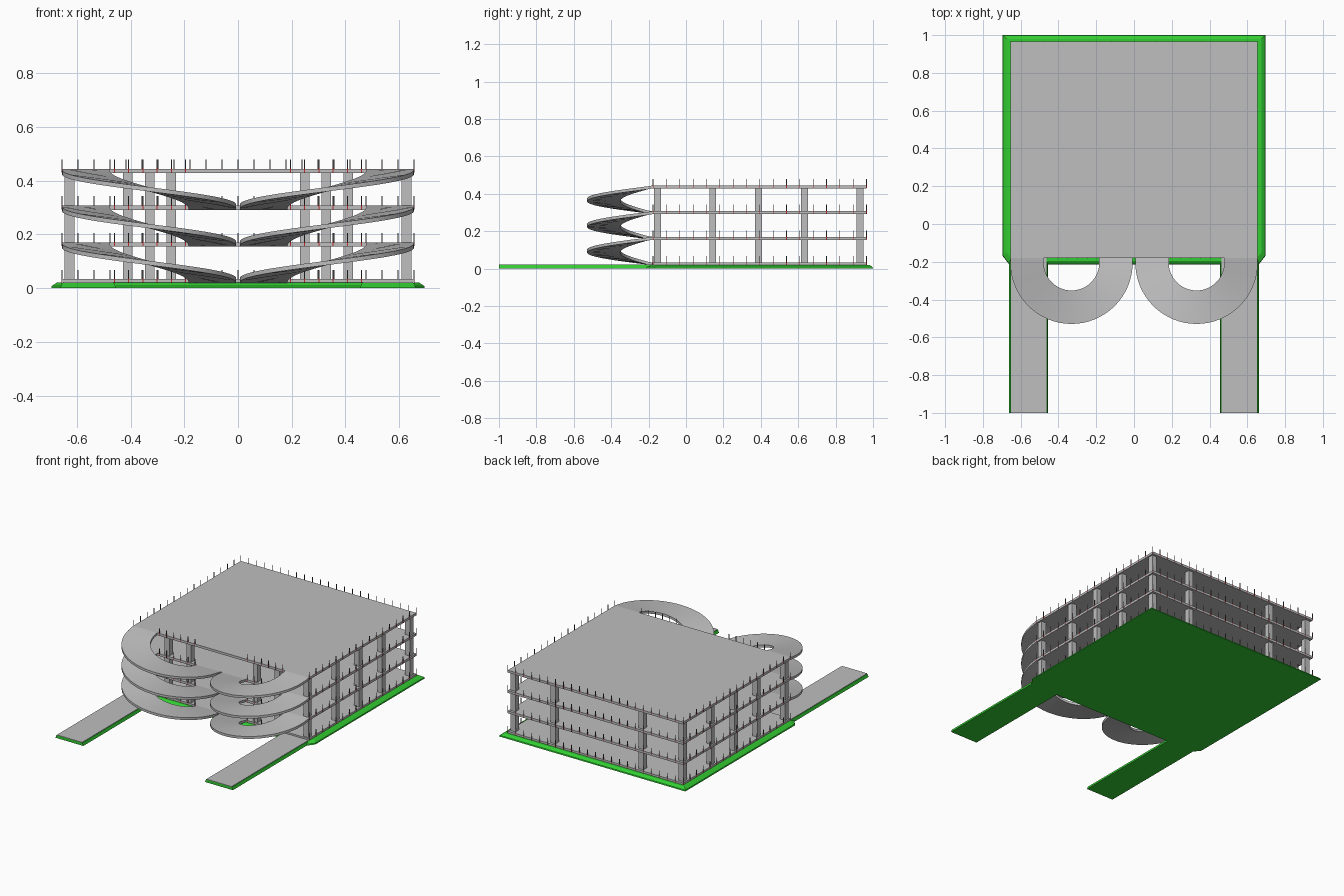
import bpy, bmesh, math

if "Cube" in bpy.data.objects:
    bpy.data.objects.remove(bpy.data.objects["Cube"])

def material(name, rgb):
    m = bpy.data.materials.new(name)
    m.diffuse_color = (*rgb, 1)
    m.use_nodes = True
    m.node_tree.nodes["Principled BSDF"].inputs["Base Color"].default_value = m.diffuse_color
    return m

CONCRETE = material("concrete_grey", (0.52, 0.52, 0.52))
GRASS = material("grass_green", (0.032, 0.61, 0.032))
RED = material("post_red", (0.5, 0.02, 0.02))
DARK = material("post_dark_grey", (0.12, 0.12, 0.12))

def finish(name, bm, mat):
    bmesh.ops.recalc_face_normals(bm, faces=bm.faces)
    me = bpy.data.meshes.new(name)
    bm.to_mesh(me)
    bm.free()
    me.materials.append(mat)
    ob = bpy.data.objects.new(name, me)
    bpy.context.collection.objects.link(ob)
    return ob

def add_box(bm, x0, x1, y0, y1, z0, z1):
    loft(bm, [[(x0, y0, z), (x1, y0, z), (x1, y1, z), (x0, y1, z)] for z in (z0, z1)])

def loft(bm, rings):
    """Closed solid through a list of matching rings."""
    vs = [[bm.verts.new(p) for p in r] for r in rings]
    n = len(vs[0])
    for a, b in zip(vs, vs[1:]):
        for i in range(n):
            j = (i + 1) % n
            bm.faces.new((a[i], a[j], b[j], b[i]))
    bm.faces.new(vs[0][::-1])
    bm.faces.new(vs[-1])

HALF, FRONT, BACK = 0.655, -0.18, 0.965
TOPS = [0.033 + 0.137 * i for i in range(4)]
THICK = 0.016
BASE = 0.02

# Sloped grass base under the building, with clipped front corners
bm = bmesh.new()
def base_ring(o, z):
    w, f, b = 0.675 + o, -0.195 - o, 0.98 + o
    return [(-w + 0.035, f, z), (w - 0.035, f, z), (w, f + 0.045, z),
            (w, b, z), (-w, b, z), (-w, f + 0.045, z)]
loft(bm, [base_ring(0.02, 0), base_ring(0.018, 0.008), base_ring(0, BASE)])
finish("grass_base", bm, GRASS)

# Access roads on grass banks
bank, road = bmesh.new(), bmesh.new()
for s in (-1, 1):
    c = s * 0.558
    loft(bank, [[(c - w, -1, z), (c + w, -1, z), (c + w, -0.19, z), (c - w, -0.19, z)]
                for w, z in ((0.104, 0), (0.097, BASE - 0.001))])
    add_box(road, c - 0.094, c + 0.094, -1, FRONT, BASE - 0.003, BASE + 0.002)
finish("road_banks", bank, GRASS)
finish("access_roads", road, CONCRETE)

# Parking decks
for i, z in enumerate(TOPS):
    bm = bmesh.new()
    add_box(bm, -HALF, HALF, FRONT, BACK, z - THICK, z)
    finish(f"deck_{i}", bm, CONCRETE)

# Columns
bm = bmesh.new()
r = 0.018
for row, y in enumerate((-0.153, 0.143, 0.387, 0.633, 0.93)):
    for x in ((0.248, 0.41, 0.627) if row == 0 else (0.328, 0.627)):
        for s in (-1, 1):
            for a, b in zip(TOPS, TOPS[1:]):
                add_box(bm, s * x - r, s * x + r, y - r, y + r, a, b - THICK)
finish("columns", bm, CONCRETE)

# Curved ramps: short straight, half turn, short straight, rising outward
CX, RI, RO, STRAIGHT, SEG = 0.331, 0.147, 0.324, 0.025, 32
for s, side in ((-1, "left"), (1, "right")):
    for lv in range(3):
        rings = []
        stations = [(0, 0)] + [(math.pi * k / SEG, STRAIGHT) for k in range(SEG + 1)] + [(math.pi, 0)]
        for k, (a, d) in enumerate(stations):
            z = TOPS[lv] + (TOPS[lv + 1] - TOPS[lv]) * k / (len(stations) - 1)
            pt = lambda rad, zz: (s * (CX - rad * math.cos(a)), FRONT - d - rad * math.sin(a), zz)
            rings.append([pt(RI, z - THICK), pt(RO, z - THICK), pt(RO, z), pt(RI, z)])
        bm = bmesh.new()
        loft(bm, rings)
        ob = finish(f"ramp_{side}_{lv}", bm, CONCRETE)
        for p in ob.data.polygons:
            p.use_smooth = True
        ob.data.set_sharp_from_angle(angle=math.radians(30))

# Edge posts: red foot fixed to the deck edge, dark rod above
spots = [(-HALF + 2 * HALF * k / 22, BACK) for k in range(23)]
spots += [(s * HALF, FRONT + 0.005 + (BACK - FRONT - 0.005) * k / 16) for s in (-1, 1) for k in range(16)]
spots += [(s * (0.195 + 0.053 * k), FRONT) for s in (-1, 1) for k in range(6)]
feet, rods = bmesh.new(), bmesh.new()
t = 0.0016
for z in TOPS:
    for x, y in spots:
        add_box(feet, x - t, x + t, y - t, y + t, z - THICK + 0.002, z + 0.003)
        add_box(rods, x - t, x + t, y - t, y + t, z + 0.003, z + 0.035)
finish("post_feet", feet, RED)
finish("post_rods", rods, DARK)
